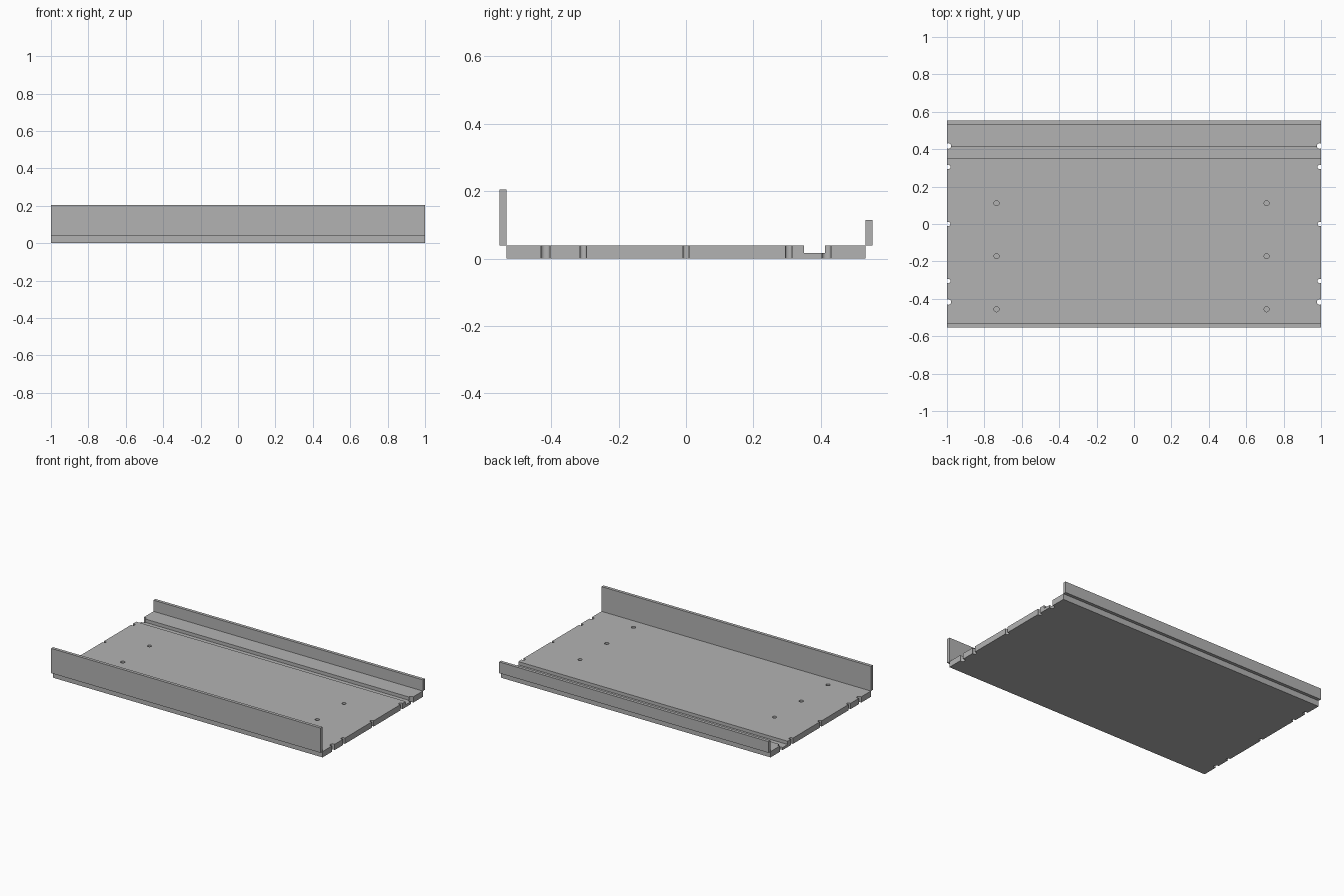
import bpy
import bmesh
from mathutils import Matrix

cube = bpy.data.objects.get("Cube")
if cube:
    bpy.data.objects.remove(cube, do_unlink=True)

grey = bpy.data.materials.new("plain grey")
grey.use_nodes = True
colour = (0.45, 0.45, 0.45, 1)
grey.diffuse_color = colour
grey.node_tree.nodes["Principled BSDF"].inputs["Base Color"].default_value = colour

SLAB_TOP = 0.039
SLAB_Y = 0.532
OUTER_Y = 0.553


def make_object(name, bm):
    bmesh.ops.recalc_face_normals(bm, faces=bm.faces)
    mesh = bpy.data.meshes.new(name)
    bm.to_mesh(mesh)
    bm.free()
    mesh.materials.append(grey)
    obj = bpy.data.objects.new(name, mesh)
    bpy.context.collection.objects.link(obj)
    return obj


def extrusion(name, profile):
    """Sweep a (y, z) profile along the full length in x."""
    bm = bmesh.new()
    face = bm.faces.new([bm.verts.new((-1, y, z)) for y, z in profile])
    swept = bmesh.ops.extrude_face_region(bm, geom=[face])["geom"]
    verts = [v for v in swept if isinstance(v, bmesh.types.BMVert)]
    bmesh.ops.translate(bm, verts=verts, vec=(2, 0, 0))
    return make_object(name, bm)


def wall(name, y0, y1, top):
    return extrusion(name, [(y0, SLAB_TOP), (y1, SLAB_TOP), (y1, top), (y0, top)])


def add_drill(bm, x, y, radius, bottom):
    top = 0.08
    bmesh.ops.create_cone(bm, cap_ends=True, segments=24, radius1=radius, radius2=radius,
                          depth=top - bottom,
                          matrix=Matrix.Translation((x, y, (top + bottom) / 2)))


# Base slab with a long groove near the back
groove_front, groove_back, groove_floor = 0.35, 0.413, 0.017
slab = extrusion("base_slab", [
    (-SLAB_Y, 0), (SLAB_Y, 0), (SLAB_Y, SLAB_TOP),
    (groove_back, SLAB_TOP), (groove_back, groove_floor),
    (groove_front, groove_floor), (groove_front, SLAB_TOP), (-SLAB_Y, SLAB_TOP)])

# Round notches through both ends, and blind screw holes in the top
drills = bmesh.new()
for side in (-1, 1):
    for y, radius in ((-0.417, 0.015), (-0.305, 0.012), (0, 0.011),
                      (0.305, 0.012), (0.417, 0.015)):
        add_drill(drills, side * 0.993, y, radius, -0.03)
for x in (-0.735, 0.709):
    for y in (0.111, -0.172, -0.456):
        add_drill(drills, x, y, 0.0135, 0.012)
cutter = make_object("hole_cutter", drills)
cutter.hide_render = True

cut = slab.modifiers.new("holes", 'BOOLEAN')
cut.operation = 'DIFFERENCE'
cut.solver = 'EXACT'
cut.object = cutter
bpy.context.view_layer.objects.active = slab
bpy.ops.object.modifier_apply(modifier=cut.name)
bpy.data.objects.remove(cutter, do_unlink=True)

# Tall front wall and low back wall, standing outside the slab edges
wall("front_wall", -OUTER_Y, -SLAB_Y, 0.205)
wall("back_wall", SLAB_Y, OUTER_Y, 0.114)
